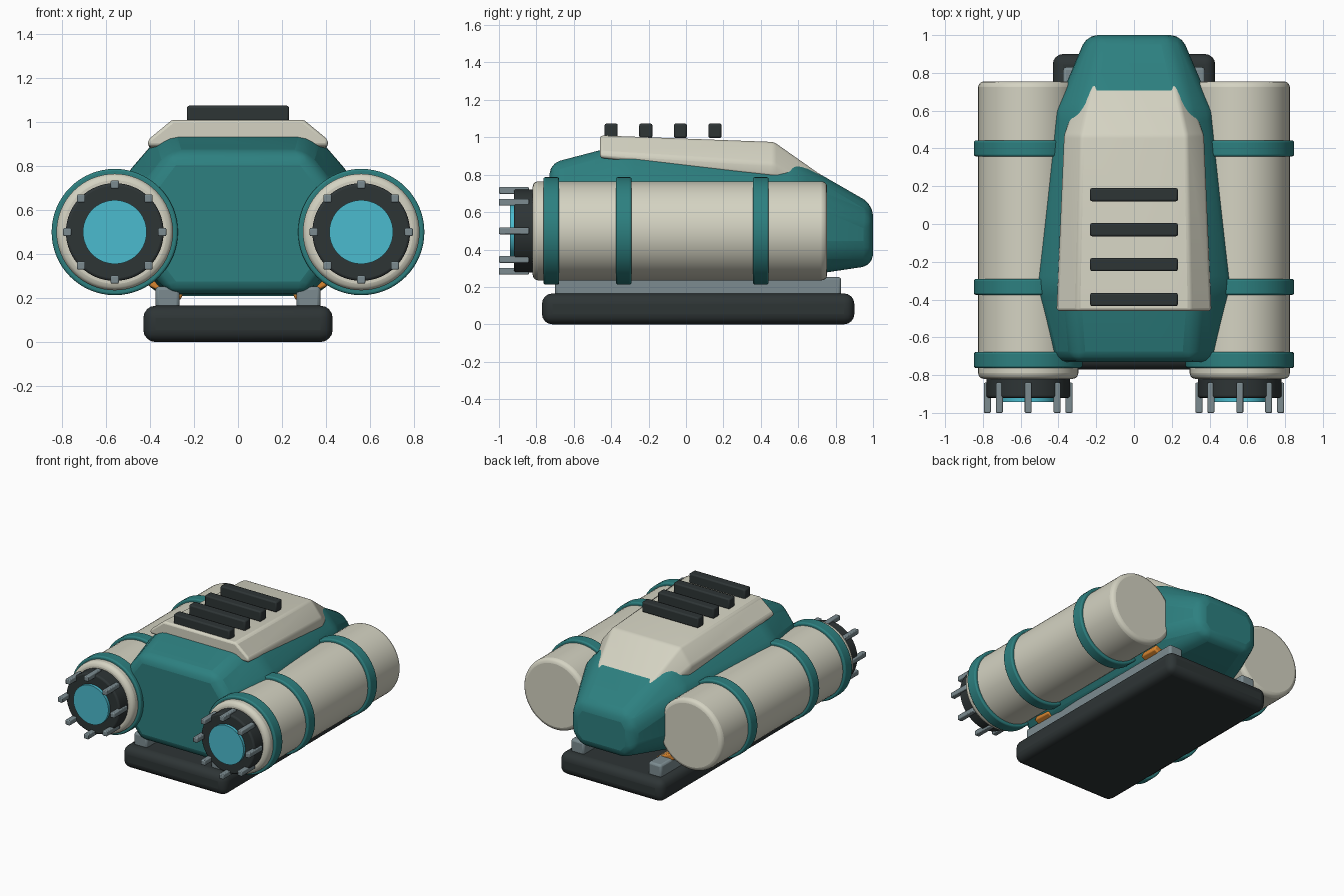
import bpy, bmesh, math
from mathutils import Matrix, Vector

if "Cube" in bpy.data.objects:
    bpy.data.objects.remove(bpy.data.objects["Cube"])


def material(name, colour):
    m = bpy.data.materials.new(name)
    m.diffuse_color = (*colour, 1)
    m.use_nodes = True
    m.node_tree.nodes["Principled BSDF"].inputs["Base Color"].default_value = m.diffuse_color
    return m


TEAL = material("teal", (0.026, 0.215, 0.215))
CREAM = material("cream", (0.66, 0.65, 0.54))
DARK = material("charcoal", (0.027, 0.035, 0.036))
GREY = material("grey metal", (0.20, 0.26, 0.28))
CYAN = material("cyan glow", (0.07, 0.50, 0.62))
ORANGE = material("orange", (0.70, 0.24, 0.03))


def finish(name, bm, mat, bevel=0.0, segments=3, limit=30):
    bmesh.ops.recalc_face_normals(bm, faces=bm.faces[:])
    mesh = bpy.data.meshes.new(name)
    bm.to_mesh(mesh)
    bm.free()
    mesh.materials.append(mat)
    ob = bpy.data.objects.new(name, mesh)
    bpy.context.collection.objects.link(ob)
    if bevel:
        mod = ob.modifiers.new("bevel", 'BEVEL')
        mod.width = bevel
        mod.segments = segments
        mod.limit_method = 'ANGLE'
        mod.angle_limit = math.radians(limit)
    bpy.ops.object.select_all(action='DESELECT')
    ob.select_set(True)
    bpy.context.view_layer.objects.active = ob
    bpy.ops.object.shade_smooth_by_angle(angle=math.radians(35))
    return ob


def box(name, centre, size, mat, bevel=0.01, tilt=0.0, segments=2):
    bm = bmesh.new()
    bmesh.ops.create_cube(bm, size=1, matrix=Matrix.Translation(centre)
                          @ Matrix.Rotation(tilt, 4, 'Y')
                          @ Matrix.Diagonal((*size, 1)))
    return finish(name, bm, mat, bevel, segments)


def drum(name, x, z, radius, y0, y1, mat, bevel):
    bm = bmesh.new()
    bmesh.ops.create_cone(bm, cap_ends=True, segments=64, radius1=radius, radius2=radius,
                          depth=y1 - y0, matrix=Matrix.Translation((x, (y0 + y1) / 2, z))
                          @ Matrix.Rotation(math.pi / 2, 4, 'X'))
    return finish(name, bm, mat, bevel)


def loft(name, sections, mat, bevel, limit):
    # Each section is y plus the right half outline, mirrored to the left
    bm = bmesh.new()
    rings = []
    for y, half in sections:
        outline = half + [(-x, z) for x, z in reversed(half)]
        rings.append([bm.verts.new((x, y, z)) for x, z in outline])
    n = len(rings[0])
    for a, b in zip(rings, rings[1:]):
        for i in range(n):
            j = (i + 1) % n
            bm.faces.new((a[i], a[j], b[j], b[i]))
    bm.faces.new(rings[0])
    bm.faces.new(rings[-1])
    return finish(name, bm, mat, bevel, 3, limit)


# Faceted hull, wide near the front and tapering to the rear
loft("hull", [
    (-0.73, [(0.31, 0.22), (0.43, 0.38), (0.43, 0.70), (0.31, 0.86)]),
    (-0.33, [(0.36, 0.21), (0.525, 0.38), (0.525, 0.75), (0.34, 0.965)]),
    (0.60, [(0.29, 0.255), (0.42, 0.39), (0.42, 0.72), (0.28, 0.87)]),
    (1.00, [(0.18, 0.315), (0.25, 0.39), (0.25, 0.55), (0.19, 0.64)]),
], TEAL, 0.06, 20)

# Top cover plate
loft("top_cover", [
    (-0.46, [(0.41, 0.89), (0.41, 0.92), (0.30, 1.01)]),
    (0.47, [(0.37, 0.79), (0.37, 0.86), (0.28, 0.975)]),
    (0.94, [(0.20, 0.56), (0.20, 0.60), (0.18, 0.645)]),
], CREAM, 0.02, 15)

# Vent bars
for i in range(4):
    box(f"vent_bar_{i + 1}", (0, -0.40 + i * 0.185, 1.035), (0.465, 0.07, 0.078), DARK, 0.01)

# Base pad
box("base_pad", (0, 0.065, 0.0825), (0.86, 1.67, 0.165), DARK, 0.055, 0, 4)

for s, side in ((-1, "left"), (1, "right")):
    # Support rail and tilted clamps
    box(f"{side}_rail", (s * 0.32, 0.065, 0.20), (0.11, 1.53, 0.105), GREY, 0.015)
    for y, end in ((-0.5, "front"), (0.63, "rear")):
        box(f"{side}_{end}_clamp", (s * 0.325, y, 0.245), (0.16, 0.145, 0.05),
            ORANGE, 0.01, -s * math.radians(25))

    # Side tank with bands
    cx, cz = s * 0.56, 0.5
    drum(f"{side}_tank", cx, cz, 0.265, -0.82, 0.755, CREAM, 0.03)
    for y, place in ((-0.72, "front"), (-0.333, "middle"), (0.40, "rear")):
        drum(f"{side}_{place}_band", cx, cz, 0.287, y - 0.042, y + 0.042, TEAL, 0.01)

    # Nozzle collar, glowing lens and ring of prongs
    drum(f"{side}_nozzle_collar", cx, cz, 0.222, -0.92, -0.81, DARK, 0.012)
    drum(f"{side}_lens", cx, cz, 0.145, -0.942, -0.85, CYAN, 0.0)
    for k in range(8):
        a = k * math.pi / 4
        box(f"{side}_prong_{k + 1}",
            (cx + 0.216 * math.cos(a), -0.92, cz + 0.216 * math.sin(a)),
            (0.037, 0.16, 0.037), GREY, 0.006)
